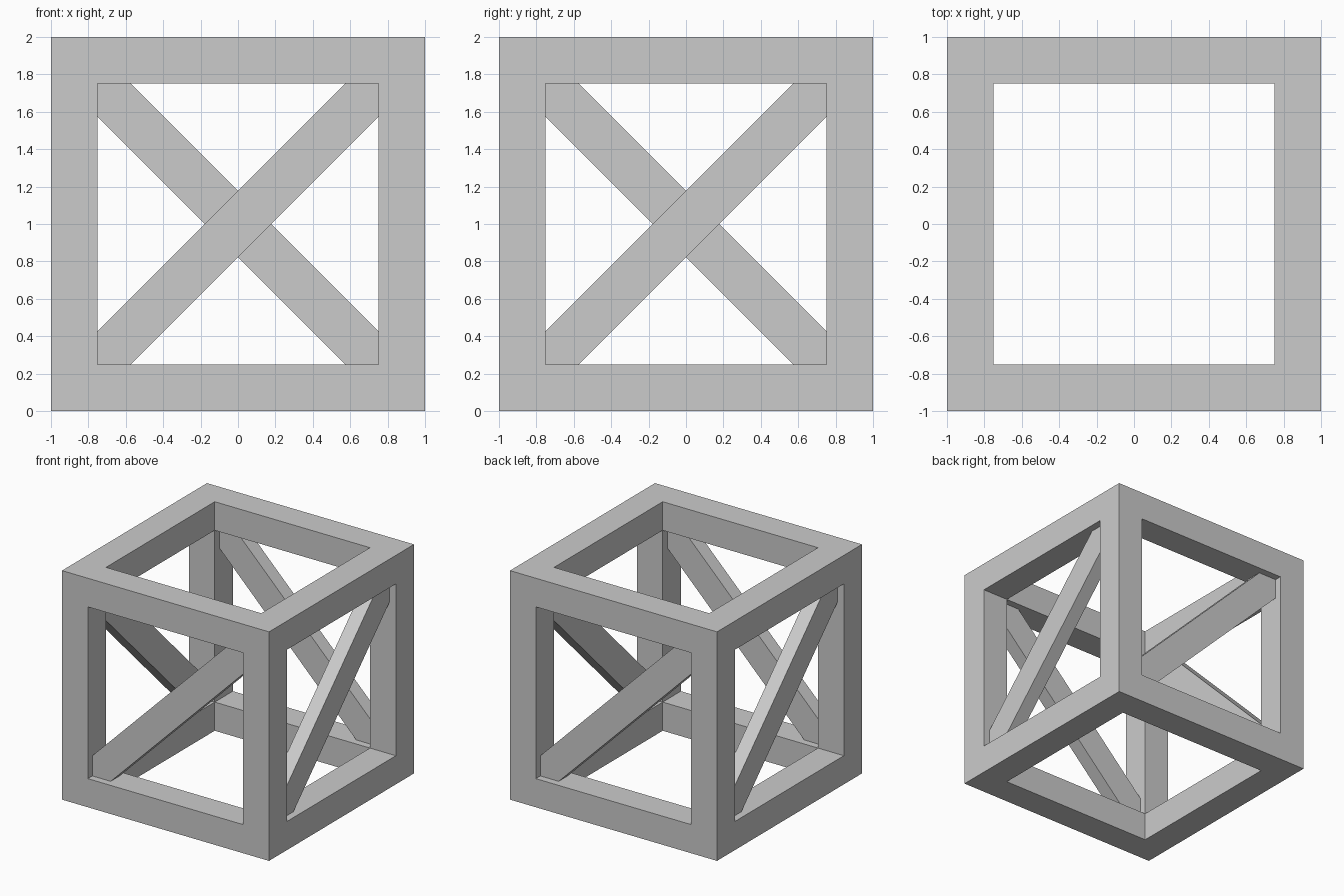
import bpy, bmesh
from math import pi
from mathutils import Matrix, Vector

if "Cube" in bpy.data.objects:
    bpy.data.objects.remove(bpy.data.objects["Cube"])

BEAM = 0.25              # frame beam thickness
IN = 1 - BEAM            # half size of the openings
CUT = 0.177              # where a brace's long edges meet the opening
Y0, Y1 = -0.9375, -0.8125  # brace depth, centred in the beam


def finish(name, bm):
    bmesh.ops.recalc_face_normals(bm, faces=bm.faces)
    mesh = bpy.data.meshes.new(name)
    bm.to_mesh(mesh)
    bm.free()
    obj = bpy.data.objects.new(name, mesh)
    bpy.context.collection.objects.link(obj)
    return obj


# Cube frame: inset each side, push the opening inward and remove its floor
bm = bmesh.new()
bmesh.ops.create_cube(bm, size=2)
sides = bm.faces[:]
bmesh.ops.inset_individual(bm, faces=sides, thickness=BEAM, use_even_offset=True)
floors = bmesh.ops.extrude_discrete_faces(bm, faces=sides)["faces"]
for f in floors:
    bmesh.ops.translate(bm, verts=f.verts[:], vec=-f.normal * BEAM)
bmesh.ops.delete(bm, geom=floors, context='FACES')
bmesh.ops.remove_doubles(bm, verts=bm.verts, dist=0.001)
bmesh.ops.translate(bm, verts=bm.verts, vec=(0, 0, 1))
finish("cube_frame", bm)


# Diagonal braces: a bar trimmed to the opening corners, turned to all four sides
profile = [(-IN, -IN), (-IN + CUT, -IN), (IN, IN - CUT),
           (IN, IN), (IN - CUT, IN), (-IN, -IN + CUT)]
for i, side in enumerate(("front", "right", "back", "left")):
    bm = bmesh.new()
    face = bm.faces.new([bm.verts.new((x, Y0, z + 1)) for x, z in profile])
    ext = bmesh.ops.extrude_face_region(bm, geom=[face])["geom"]
    bmesh.ops.translate(bm, verts=[v for v in ext if isinstance(v, bmesh.types.BMVert)],
                        vec=Vector((0, Y1 - Y0, 0)))
    bmesh.ops.rotate(bm, verts=bm.verts, cent=(0, 0, 0),
                     matrix=Matrix.Rotation(i * pi / 2, 3, 'Z'))
    finish(side + "_diagonal_brace", bm)
